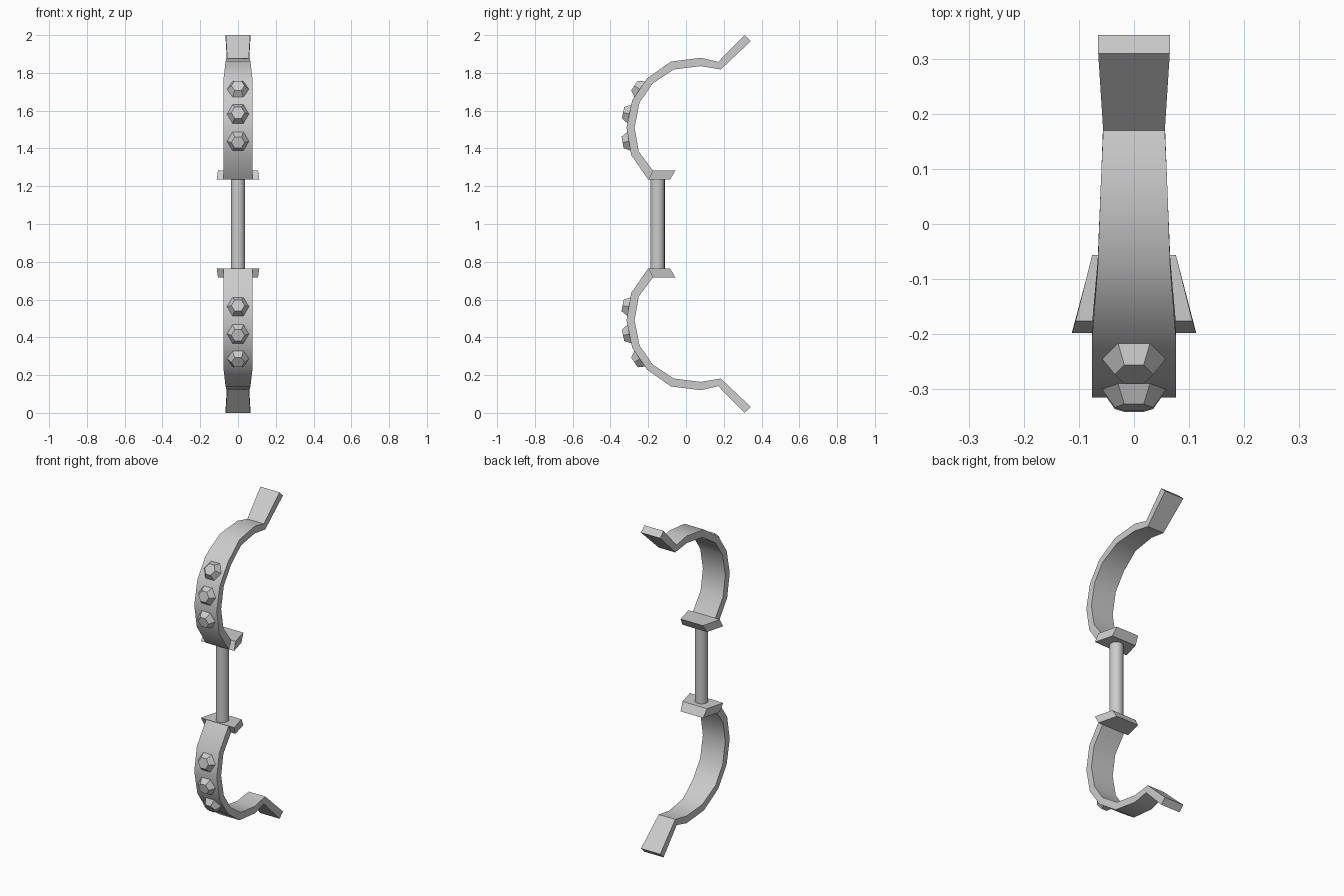
import bpy, bmesh, math
from mathutils import Vector, Matrix

if "Cube" in bpy.data.objects:
    bpy.data.objects.remove(bpy.data.objects["Cube"])

MID = 1.0  # height of the mirror plane


def add_object(name, bm, smooth=None, mirror=True):
    bmesh.ops.recalc_face_normals(bm, faces=bm.faces)
    mesh = bpy.data.meshes.new(name)
    bm.to_mesh(mesh)
    bm.free()
    ob = bpy.data.objects.new(name, mesh)
    bpy.context.collection.objects.link(ob)
    ob.location.z = MID
    if mirror:
        mod = ob.modifiers.new("Mirror", 'MIRROR')
        mod.use_axis = (False, False, True)
        mod.use_mirror_merge = False
    if smooth:
        bpy.ops.object.select_all(action='DESELECT')
        ob.select_set(True)
        bpy.context.view_layer.objects.active = ob
        bpy.ops.object.shade_smooth_by_angle(angle=math.radians(smooth))
    return ob


def loft(rings):
    """Solid through quad rings of points."""
    bm = bmesh.new()
    loops = [[bm.verts.new(p) for p in ring] for ring in rings]
    for a, b in zip(loops, loops[1:]):
        for i in range(4):
            j = (i + 1) % 4
            bm.faces.new((a[i], a[j], b[j], b[i]))
    bm.faces.new(loops[0])
    bm.faces.new(loops[-1])
    return bm


# Curved limb: outer y, z, inner y, z, half width
limb = [
    (-.200, .235, -.160, .262, .076),
    (-.290, .365, -.250, .384, .076),
    (-.315, .510, -.272, .510, .076),
    (-.285, .655, -.246, .642, .076),
    (-.205, .772, -.178, .742, .076),
    (-.080, .860, -.066, .818, .066),
    (.080, .880, .077, .836, .060),
    (.170, .858, .184, .818, .056),
    (.310, 1.00, .343, .968, .065),
]
add_object("bow_limb", loft(
    [[(-w, oy, oz), (w, oy, oz), (w, iy, iz), (-w, iy, iz)]
     for oy, oz, iy, iz, w in limb]), smooth=35)

# Tapered, slanted guard at each end of the grip
guard = [(-.198, -.085, .235, .113, .083), (-.176, -.056, .283, .106, .076)]
add_object("grip_guard", loft(
    [[(-f, y0, z), (f, y0, z), (b, y1, z), (-b, y1, z)]
     for y0, y1, z, f, b in guard]))

# Hexagonal studs, each centred on one outer facet of the limb
bm = bmesh.new()
for p, q in zip(limb[1:4], limb[2:5]):
    a, b = Vector((0, p[0], p[1])), Vector((0, q[0], q[1]))
    along = (b - a).normalized()
    normal = Vector((0, -along.z, along.y))
    side = along.cross(normal)
    rot = Matrix((side, along, normal)).transposed().to_4x4()
    # Sunk slightly into the limb; the hexagon points sideways
    base = Matrix.Translation((a + b) / 2 + normal * .0125) @ rot @ Matrix.Rotation(math.pi / 2, 4, 'Z')
    bmesh.ops.create_cone(bm, cap_ends=True, segments=6, radius1=.064,
                          radius2=.035, depth=.043, matrix=base)
add_object("limb_studs", bm)

# Round grip
bm = bmesh.new()
bmesh.ops.create_cone(bm, cap_ends=True, segments=16, radius1=.038, radius2=.038,
                      depth=.48, matrix=Matrix.Translation((0, -.15, 0)))
add_object("grip", bm, smooth=35, mirror=False)
